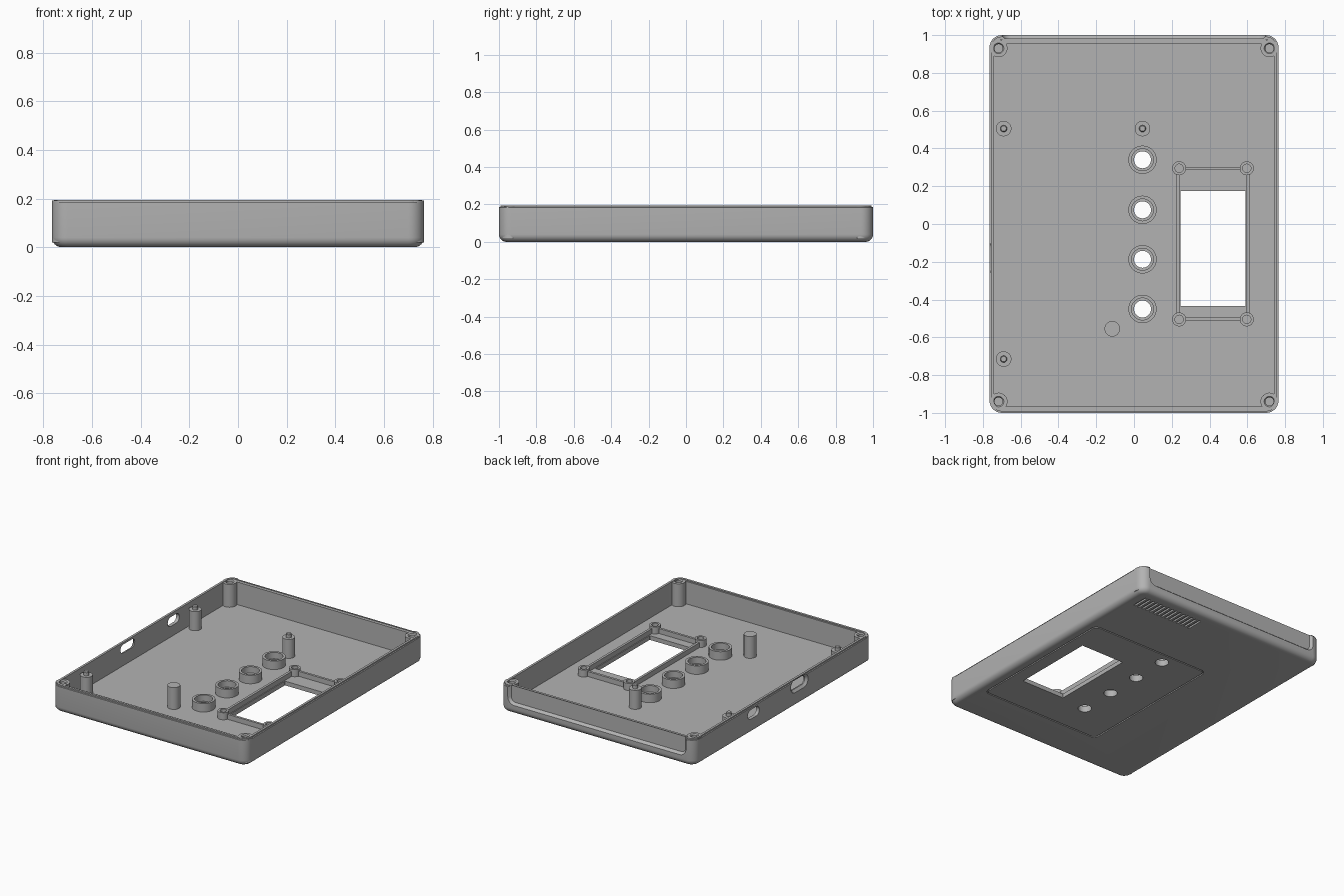
import bpy, bmesh
from math import sin, cos, pi, radians
from mathutils import Matrix, Vector

if "Cube" in bpy.data.objects:
    bpy.data.objects.remove(bpy.data.objects["Cube"])

grey = bpy.data.materials.new("plain grey")
grey.use_nodes = True
colour = (0.45, 0.45, 0.45, 1)
grey.diffuse_color = colour
grey.node_tree.nodes["Principled BSDF"].inputs["Base Color"].default_value = colour


def outline(hx, hy, r, seg):
    """Rounded rectangle, counter-clockwise."""
    pts = []
    for q, (sx, sy) in enumerate([(1, 1), (-1, 1), (-1, -1), (1, -1)]):
        for i in range(seg + 1):
            a = (q + i / seg) * pi / 2
            pts.append((sx * (hx - r) + r * cos(a), sy * (hy - r) + r * sin(a)))
    return pts


def loft(name, centre, hx, hy, r, profile, closed=False, seg=8, rot=None):
    """Stack rounded outlines given as (inset, height); closed makes a ring."""
    bm = bmesh.new()
    rings = []
    for inset, z in profile:
        pts = outline(hx - inset, hy - inset, max(r - inset, 0.001), seg)
        rings.append([bm.verts.new((x, y, z)) for x, y in pts])
    pairs = list(zip(rings, rings[1:]))
    if closed:
        pairs.append((rings[-1], rings[0]))
    else:
        bm.faces.new(rings[0])
        bm.faces.new(rings[-1])
    n = len(rings[0])
    for a, b in pairs:
        for i in range(n):
            j = (i + 1) % n
            bm.faces.new((a[i], a[j], b[j], b[i]))
    bmesh.ops.remove_doubles(bm, verts=bm.verts, dist=1e-5)
    bmesh.ops.recalc_face_normals(bm, faces=bm.faces)
    turn = rot or Matrix.Identity(4)
    bmesh.ops.transform(bm, matrix=Matrix.Translation(Vector(centre)) @ turn, verts=bm.verts)
    mesh = bpy.data.meshes.new(name)
    bm.to_mesh(mesh)
    bm.free()
    mesh.materials.append(grey)
    obj = bpy.data.objects.new(name, mesh)
    bpy.context.collection.objects.link(obj)
    return obj


def turned(name, x, y, r, profile, closed=False):
    """Round part; profile holds (radius, height)."""
    return loft(name, (x, y, 0), r, r, r, [(r - p, z) for p, z in profile], closed)


def cut(target, cutter):
    cutter.hide_render = True
    mod = target.modifiers.new("cut", "BOOLEAN")
    mod.operation = "DIFFERENCE"
    mod.solver = "EXACT"
    mod.object = cutter
    bpy.context.view_layer.objects.active = target
    bpy.ops.object.modifier_apply(modifier=mod.name)
    bpy.data.objects.remove(cutter)


W, H, FLOOR, TOP = 0.765, 1.0, 0.03, 0.195
ROUND = 0.04
parts = []

# tray: filleted base, outer wall, stepped rim, inner cavity
fillet = [(ROUND * (1 - sin(a)), ROUND * (1 - cos(a)))
          for a in [radians(15 * i) for i in range(7)]]
tray = loft("tray", (0, 0, 0), W, H, 0.065, fillet + [
    (0, 0.185), (0.008, 0.186), (0.008, TOP), (0.024, TOP), (0.024, FLOOR)])
parts.append(tray)

# thicker back and front walls
for name, y, hy in (("back_wall_liner", 0.966, 0.012), ("front_wall_liner", -0.972, 0.006)):
    parts.append(loft(name, (0, y, 0), 0.70, hy, 0.001, [(0, 0.02), (0, 0.19)], seg=1))

# shallow recess on the outside of the back
back = Matrix.Rotation(-pi / 2, 4, "X")
cut(tray, loft("recess_cutter", (0, 0, 0.195), 0.70, 0.13, 0.05,
               [(0.015, 0.982), (0, 1.0), (0, 1.05)], rot=back))

# window and button holes
WX, WY = 0.418, -0.13
cut(tray, loft("window_cutter", (WX, WY, 0), 0.172, 0.305, 0.002, [(0, -0.1), (0, 0.1)], seg=1))
buttons = [0.34, 0.075, -0.187, -0.45]
for y in buttons:
    cut(tray, turned("button_cutter", 0.045, y, 0.045, [(0.045, -0.1), (0.045, 0.1)]))

# side slots, each countersunk on the outside
side = Matrix.Rotation(pi / 2, 4, "Y")
for y, z, hy, hz, sink in ((0.335, 0.138, 0.065, 0.033, 0.0), (-0.18, 0.15, 0.08, 0.03, 0.018)):
    cut(tray, loft("slot_cutter", (0, y, z), hz + sink, hy + sink, hz + sink,
                   [(0, -0.80), (0, -0.766), (sink, -0.75), (sink, -0.70)], rot=side))

# engraved panel border and vent grooves underneath
cut(tray, loft("border_cutter", (0.215, -0.14, 0), 0.475, 0.57, 0.04,
               [(0, -0.02), (0, 0.008), (0.009, 0.008), (0.009, -0.02)], closed=True))
for i in range(15):
    cut(tray, loft("vent_cutter", (0.205 + i * 0.033, 0.86, 0), 0.008, 0.06, 0.001,
                   [(0, -0.02), (0, 0.012)], seg=1))

# corner screw posts with blind holes
for x in (-0.717, 0.717):
    for y in (-0.94, 0.93):
        parts.append(turned("corner_post", x, y, 0.047, [
            (0.047, 0.02), (0.047, 0.192), (0.028, 0.192), (0.022, 0.184), (0.022, 0.06)]))

# board standoffs with locating pins, and one plain support
for x, y in ((-0.69, 0.505), (0.045, 0.505), (-0.69, -0.715)):
    parts.append(turned("standoff", x, y, 0.041, [
        (0.041, 0.02), (0.041, 0.165), (0.018, 0.165), (0.018, 0.187), (0.014, 0.192)]))
parts.append(turned("support_post", -0.115, -0.555, 0.041, [(0.041, 0.02), (0.041, 0.185)]))

# collars around the button holes
for y in buttons:
    parts.append(turned("button_collar", 0.045, y, 0.075, [
        (0.075, 0.02), (0.075, 0.09), (0.058, 0.09), (0.058, 0.045),
        (0.045, 0.045), (0.045, 0.02)], closed=True))

# raised frame and screw bosses around the window
frame = loft("window_frame", (WX, -0.105, 0), 0.195, 0.408, 0.003, [
    (0, 0.02), (0, 0.065), (0.017, 0.065), (0.017, 0.02)], closed=True, seg=1)
parts.append(frame)
for x in (WX - 0.179, WX + 0.179):
    for y in (-0.505, 0.295):
        cut(frame, turned("boss_cutter", x, y, 0.03, [(0.03, 0.0), (0.03, 0.1)]))
        parts.append(turned("window_boss", x, y, 0.037, [
            (0.037, 0.02), (0.037, 0.08), (0.022, 0.08), (0.022, 0.035)]))

# smooth the rounded surfaces, keep edges crisp
bpy.ops.object.select_all(action="DESELECT")
for obj in parts:
    obj.select_set(True)
bpy.context.view_layer.objects.active = tray
bpy.ops.object.shade_smooth_by_angle(angle=radians(30))
